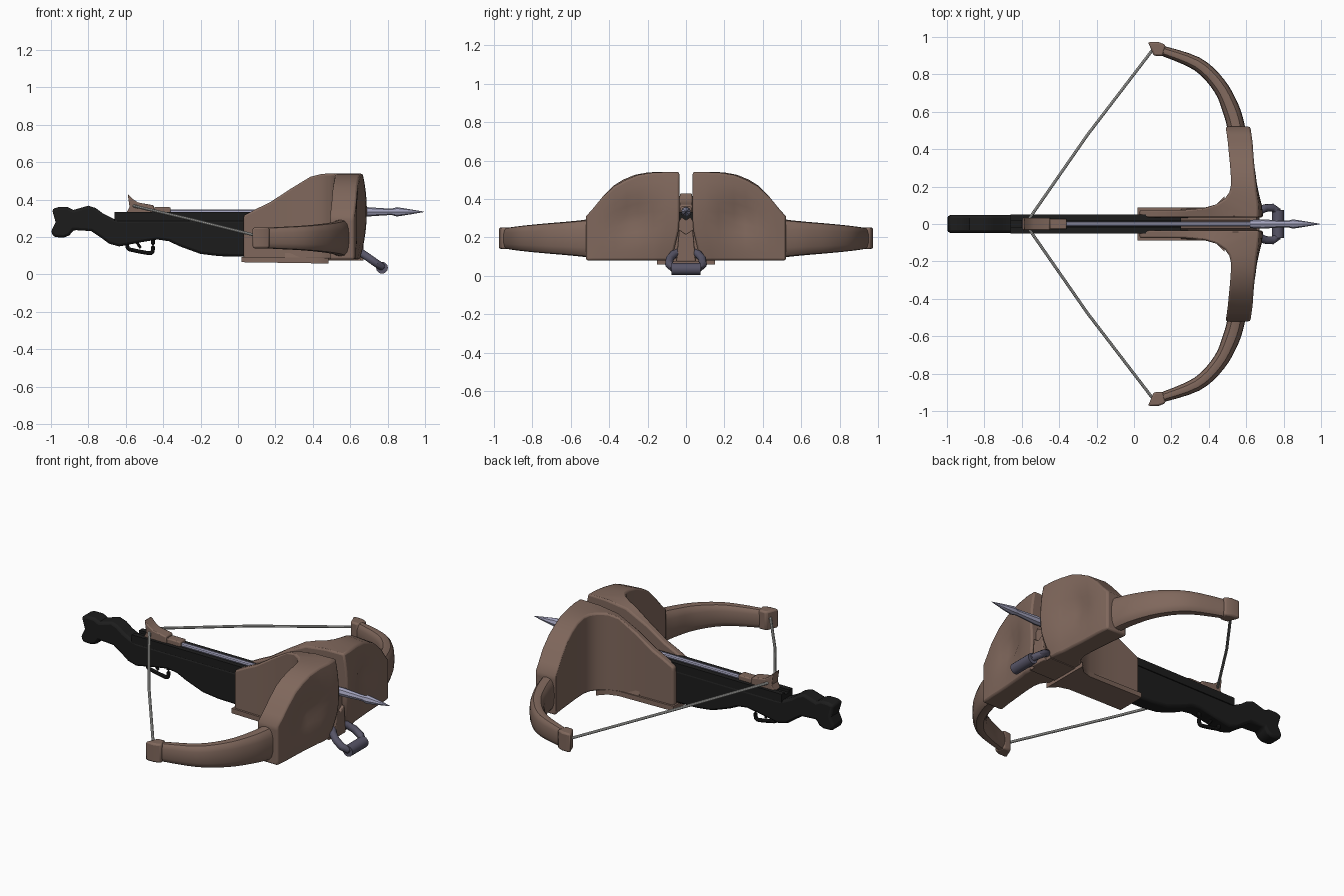
import bpy, bmesh, math
from mathutils import Vector

if "Cube" in bpy.data.objects:
    bpy.data.objects.remove(bpy.data.objects["Cube"])


def mat(name, c):
    m = bpy.data.materials.new(name)
    m.diffuse_color = (*c, 1)
    m.use_nodes = True
    m.node_tree.nodes["Principled BSDF"].inputs["Base Color"].default_value = m.diffuse_color
    return m


BROWN = mat("brown leather", (0.215, 0.137, 0.107))
BLACK = mat("black stock", (0.012, 0.012, 0.012))
STEEL = mat("pale steel", (0.36, 0.36, 0.50))
DARK = mat("dark steel", (0.095, 0.09, 0.135))
CORD = mat("grey cord", (0.50, 0.50, 0.48))


def finish(name, bm, m, bevel=0.0, segs=2, angle=35):
    bmesh.ops.recalc_face_normals(bm, faces=bm.faces)
    me = bpy.data.meshes.new(name)
    bm.to_mesh(me)
    bm.free()
    me.materials.append(m)
    me.shade_smooth()
    me.set_sharp_from_angle(angle=math.radians(angle))
    o = bpy.data.objects.new(name, me)
    bpy.context.collection.objects.link(o)
    if bevel:
        b = o.modifiers.new("bevel", 'BEVEL')
        b.width, b.segments, b.limit_method = bevel, segs, 'ANGLE'
        b.angle_limit = math.radians(45)
    return o


def loft(name, rings, m, closed=False, **kw):
    """Skin a list of equal-length rings of points."""
    bm = bmesh.new()
    vs = [[bm.verts.new(p) for p in r] for r in rings]
    n = len(vs[0])
    pairs = list(zip(vs, vs[1:])) + ([(vs[-1], vs[0])] if closed else [])
    for a, b in pairs:
        for i in range(n):
            j = (i + 1) % n
            bm.faces.new((a[i], a[j], b[j], b[i]))
    if not closed:
        bm.faces.new(vs[0])
        bm.faces.new(vs[-1])
    return finish(name, bm, m, **kw)


def side_prism(name, pts, hw, m, **kw):
    """Profile in x,z extruded across y."""
    return loft(name, [[(x, y, z) for x, z in pts] for y in (-hw, hw)], m, **kw)


def box(name, x0, x1, y0, y1, z0, z1, m, **kw):
    ring = lambda x: [(x, y0, z0), (x, y1, z0), (x, y1, z1), (x, y0, z1)]
    return loft(name, [ring(x0), ring(x1)], m, **kw)


def tube(name, pts, r, m, closed=False, sides=10):
    pts = [Vector(p) for p in pts]
    n, rings = len(pts), []
    for i, p in enumerate(pts):
        a = pts[(i - 1) % n] if closed or i else p
        b = pts[(i + 1) % n] if closed or i < n - 1 else p
        q = (b - a).to_track_quat('Z', 'Y')
        rings.append([p + q @ Vector((r * math.cos(t), r * math.sin(t), 0))
                      for t in (2 * math.pi * k / sides for k in range(sides))])
    return loft(name, rings, m, closed=closed)


def smooth(pts, steps=4):
    """Catmull-Rom resampling of a list of tuples."""
    out = []
    P = [Vector(p) for p in pts]
    for i in range(len(P) - 1):
        a, b, c, d = P[max(i - 1, 0)], P[i], P[i + 1], P[min(i + 2, len(P) - 1)]
        for k in range(steps):
            t = k / steps
            out.append(b + 0.5 * t * ((c - a) + t * (2 * a - 5 * b + 4 * c - d
                                                     + t * (3 * (b - c) + d - a))))
    return out + [P[-1]]


# stock with grip and butt
top = [(-0.995, 0.35), (-0.96, 0.36), (-0.91, 0.36), (-0.88, 0.345), (-0.8, 0.368),
       (-0.76, 0.355), (-0.72, 0.325), (-0.66, 0.295), (-0.63, 0.29)]
bottom = [(0.03, 0.095), (-0.1, 0.098), (-0.2, 0.11), (-0.31, 0.15), (-0.37, 0.178), (-0.43, 0.187),
          (-0.52, 0.172), (-0.635, 0.15), (-0.69, 0.165), (-0.73, 0.195), (-0.785, 0.232),
          (-0.88, 0.238), (-0.9, 0.21), (-0.93, 0.198), (-0.985, 0.2), (-1.0, 0.23), (-0.975, 0.28)]
side_prism("stock", top + [(0.3, 0.29), (0.3, 0.095)] + bottom, 0.047, BLACK, bevel=0.014)

# rail on top of the stock, with a groove between two lips
box("rail", -0.66, 0.25, -0.05, 0.05, 0.285, 0.318, BLACK)
for s in (-1, 1):
    box("rail_lip", -0.66, 0.25, s * 0.02, s * 0.05, 0.31, 0.333, BLACK)

# trigger and its guard
tube("trigger_guard", smooth([(-0.595, 0, 0.18), (-0.588, 0, 0.14), (-0.56, 0, 0.13), (-0.5, 0, 0.118),
                              (-0.465, 0, 0.115), (-0.455, 0, 0.135), (-0.455, 0, 0.19)]), 0.011, BLACK)
tube("trigger", [(-0.545, 0, 0.18), (-0.53, 0, 0.155), (-0.52, 0, 0.142)], 0.008, BLACK)

# string latch and bolt nock
side_prism("latch", [(-0.6, 0.325), (-0.58, 0.36), (-0.59, 0.432), (-0.565, 0.405), (-0.535, 0.385),
                     (-0.45, 0.37), (-0.445, 0.325)], 0.033, BROWN, bevel=0.006)
box("nock", -0.45, -0.36, -0.028, 0.028, 0.318, 0.36, BROWN, bevel=0.006)


# bolt shaft and pointed head
def turned(name, prof, m, sides, z=0.335):
    loft(name, [[(x, r * math.cos(2 * math.pi * k / sides), z + r * math.sin(2 * math.pi * k / sides))
                 for k in range(sides)] for x, r in prof], m)


turned("bolt_shaft", [(-0.37, 0.014), (0.68, 0.014)], STEEL, 10)
turned("bolt_head", [(0.62, 0.022), (0.69, 0.025), (0.8, 0.018), (0.825, 0.018),
                     (0.85, 0.025), (0.92, 0.014), (0.995, 0.001)], STEEL, 8)

# central core between the wings
loft("core", [[(x, -0.085, 0.075), (x, 0.085, 0.075), (x, 0.04, 0.28), (x, 0.022, 0.305),
               (x, 0, 0.29), (x, -0.022, 0.305), (x, -0.04, 0.28)] for x in (0.25, 0.655)], BROWN)
loft("core_front_plate", [[(x, -0.05, 0.075), (x, 0.05, 0.075), (x, 0.035, 0.24), (x, 0, 0.215),
                           (x, -0.035, 0.24)] for x in (0.64, 0.672)], BROWN, bevel=0.005)

# flared plate below the wings
plate = [(0.02, 0.088), (0.38, 0.088), (0.44, 0.105), (0.485, 0.15)]
loft("bottom_plate", [[(x, y, z - 0.015 * x) for x, y in plate] +
                      [(x, -y, z - 0.015 * x) for x, y in reversed(plate)] for z in (0.066, 0.095)], BROWN)

# wing stations: back x,y  front x,y  top z
stations = [(0.03, .076, .03, .035, .315), (.1, .076, .1, .035, .352), (.17, .076, .17, .035, .385),
            (.275, .076, .28, .035, .455), (.38, .086, .42, .035, .522), (.44, .105, .57, .035, .538),
            (.485, .135, .69, .035, .54), (.51, .17, .685, .1, .54), (.519, .21, .672, .17, .537),
            (.517, .27, .66, .25, .525), (.512, .33, .65, .31, .50), (.507, .38, .642, .37, .468),
            (.502, .435, .635, .435, .41), (.496, .48, .628, .48, .355), (.49, .52, .622, .52, .31)]
LEVELS = 9
for s in (-1, 1):
    rings = []
    for bx, by, fx, fy, zt in stations:
        back, front = [], []
        for k in range(LEVELS + 1):
            z = 0.08 + (zt - 0.08) * k / LEVELS
            back.append((bx, s * by, z))
            x, y = fx, fy
            if fx > 0.5:  # bulged front with a shallow dish
                w = max(0.0, 1 - fy / 0.5)
                x -= 0.03 * w * ((z - 0.34) / 0.22) ** 2
                x -= 0.04 * math.exp(-((fy - 0.27) / 0.09) ** 2 - ((z - 0.3) / 0.1) ** 2)
                if fy < 0.15:
                    y += 0.04 * max(0.0, (0.25 - z) / 0.17)
            front.append((x, s * y, z))
        rings.append(back + front[::-1])
    loft("wing", rings, BROWN, bevel=0.01, angle=42)

    # curved limb: outer x,y and inner x,y, half height
    path = smooth([(.6, .48, .2), (.594, .52, .2), (.56, .635, .2), (.48, .775, .2), (.35, .89, .2), (.13, .96, .2)])
    inner = smooth([(.5, .48, .2), (.497, .52, .2), (.476, .594, .2), (.43, .706, .2), (.32, .824, .2), (.12, .91, .2)])
    rings = []
    for i, (o, n) in enumerate(zip(path, inner)):
        t = i / (len(path) - 1)
        hh, c, h = 0.105 - 0.052 * t ** 1.2, (o + n) / 2, (o - n) / 2
        ring = []
        for k in range(16):
            a = 2 * math.pi * k / 16
            ca, sa = math.cos(a), math.sin(a)
            p = c + h * math.copysign(abs(ca) ** 0.75, ca)
            ring.append((p.x, s * p.y, 0.195 + hh * math.copysign(abs(sa) ** 0.75, sa)))
        rings.append(ring)
    loft("limb", rings, BROWN)

    # limb tip cap
    loft("limb_tip", [[(.075, s * .973, z), (.13, s * .973, z), (.17, s * .958, z), (.155, s * .898, z),
                       (.105, s * .9, z)] for z in (.14, .252)], BROWN, bevel=0.01)

    # bow string half
    tube("string", [(-0.565, 0, 0.368), (-0.555, s * 0.036, 0.366), (-0.25, s * 0.475, 0.294),
                    (0.11, s * 0.945, 0.205)], 0.008, CORD, sides=8)

# foot stirrup: tilted loop with a thick foot bar
half = [(0.64, 0.03, 0.125), (0.665, 0.065, 0.112), (0.7, 0.085, 0.088), (0.74, 0.088, 0.06),
        (0.765, 0.07, 0.043), (0.772, 0.035, 0.038)]
tube("stirrup", half + [(x, -y, z) for x, y, z in reversed(half)], 0.021, DARK, closed=True, sides=12)
tube("stirrup_bar", [(0.77, y, 0.036) for y in (-0.075, -0.065, 0.065, 0.075)], 0.032, DARK, sides=12)
